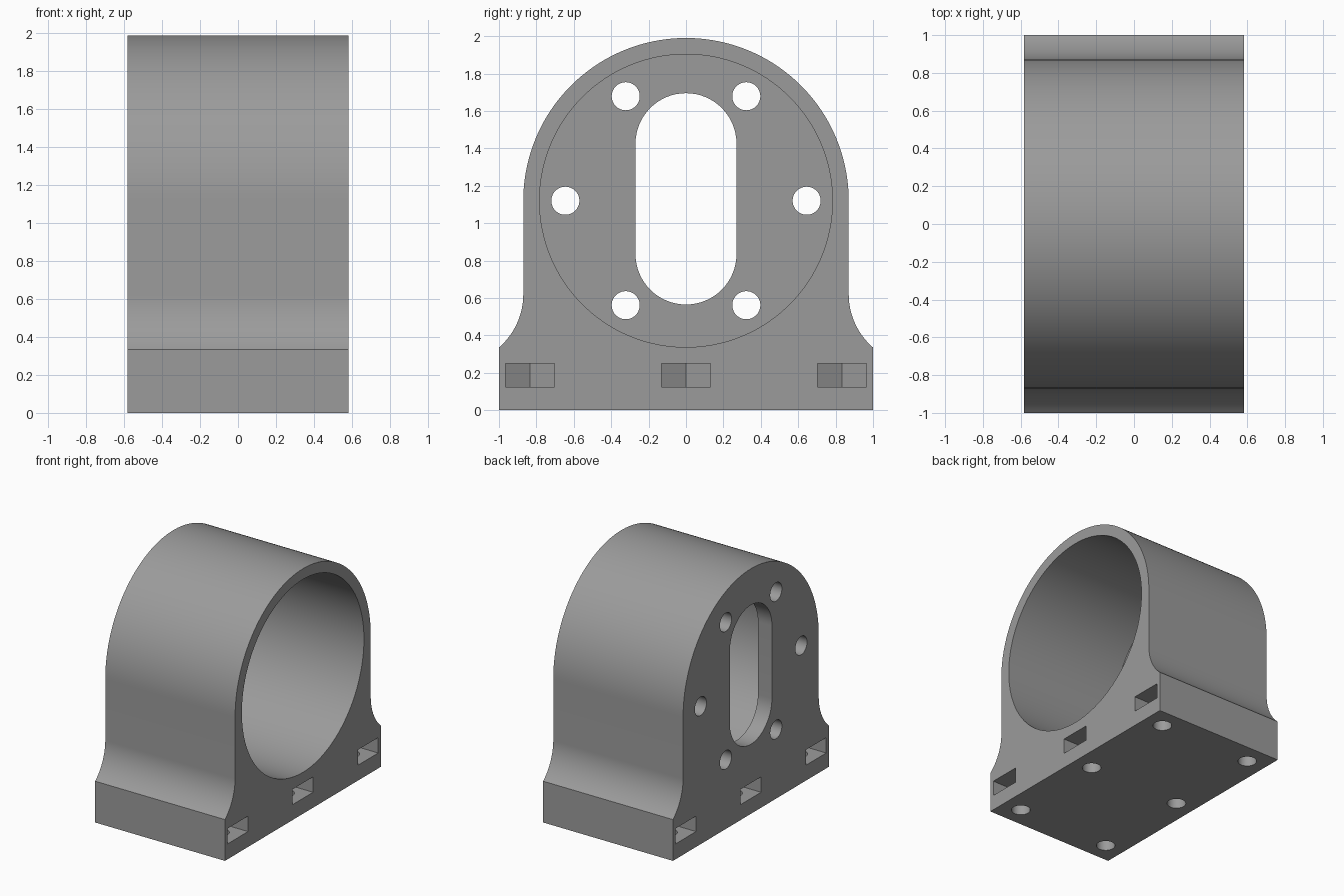
import bpy, bmesh
from math import sin, cos, pi, atan2
from mathutils import Vector

if "Cube" in bpy.data.objects:
    bpy.data.objects.remove(bpy.data.objects["Cube"])

HALF_X = 0.583      # half depth of the mount
AXIS_Z = 1.12       # height of the bore axis

grey = bpy.data.materials.new("grey")
grey.diffuse_color = (0.33, 0.33, 0.33, 1)
grey.use_nodes = True
grey.node_tree.nodes["Principled BSDF"].inputs["Base Color"].default_value = grey.diffuse_color


def arc(cu, cv, r, a0, a1, n):
    return [(cu + r * cos(a0 + (a1 - a0) * i / n),
             cv + r * sin(a0 + (a1 - a0) * i / n)) for i in range(n + 1)]


def circle(cu, cv, r, n=48):
    return arc(cu, cv, r, 0, 2 * pi, n)[:-1]


def prism(name, outline, lo, hi, axis="X"):
    """Extrude an outline: (y, z) along X, or (x, y) along Z."""
    bm = bmesh.new()
    place = (lambda p: (lo, *p)) if axis == "X" else (lambda p: (*p, lo))
    face = bm.faces.new([bm.verts.new(place(p)) for p in outline])
    out = bmesh.ops.extrude_face_region(bm, geom=[face])
    step = Vector((hi - lo, 0, 0) if axis == "X" else (0, 0, hi - lo))
    bmesh.ops.translate(bm, vec=step,
                        verts=[v for v in out["geom"] if isinstance(v, bmesh.types.BMVert)])
    bmesh.ops.recalc_face_normals(bm, faces=bm.faces)
    mesh = bpy.data.meshes.new(name)
    bm.to_mesh(mesh)
    bm.free()
    mesh.materials.append(grey)
    obj = bpy.data.objects.new(name, mesh)
    bpy.context.collection.objects.link(obj)
    return obj


# Housing: round top, straight flanks, concave flare into the base
FLARE = 0.377
flare_end = atan2(0.335 - 0.62, 1.0 - (0.87 + FLARE))
flare = arc(0.87 + FLARE, 0.62, FLARE, 2 * pi + flare_end, pi, 20)
profile = [(1, 0)] + flare + arc(0, AXIS_Z, 0.87, 0, pi, 96)
profile += [(-y, z) for y, z in reversed(flare)] + [(-1, 0)]
housing = prism("motor_mount_housing", profile, -HALF_X, HALF_X)

# Main bore, open on +x, leaving an end wall on -x
cutters = [prism("bore_cutter", circle(0, AXIS_Z, 0.783, 128), -HALF_X + 0.126, 1)]

# Rounded slot and bolt circle through the end wall
slot = arc(0, 1.425, 0.27, 0, pi, 32) + arc(0, 0.835, 0.27, pi, 2 * pi, 32)
cutters.append(prism("slot_cutter", slot, -1, -0.3))
for i in range(6):
    a = i * pi / 3
    cutters.append(prism("wall_hole_cutter",
                         circle(0.645 * cos(a), AXIS_Z + 0.645 * sin(a), 0.075), -1, -0.3))

# Nut pockets with pointed inner ends, and screw holes from below
for s in (-1, 1):
    for y in (-0.835, 0, 0.835):
        pocket = [(s * 0.8, y - 0.131), (s * 0.345, y - 0.131), (s * 0.27, y),
                  (s * 0.345, y + 0.131), (s * 0.8, y + 0.131)]
        cutters.append(prism("nut_pocket_cutter", pocket, 0.125, 0.25, "Z"))
        cutters.append(prism("screw_hole_cutter", circle(s * 0.42, y, 0.071), -0.1, 0.2, "Z"))

# Cut everything, then discard the cutters
bpy.context.view_layer.objects.active = housing
housing.select_set(True)
for c in cutters:
    c.hide_render = True
    mod = housing.modifiers.new("cut", "BOOLEAN")
    mod.operation = "DIFFERENCE"
    mod.solver = "EXACT"
    mod.object = c
    bpy.ops.object.modifier_apply(modifier=mod.name)
    bpy.data.objects.remove(c)

bpy.ops.object.shade_smooth_by_angle(angle=pi / 6)
